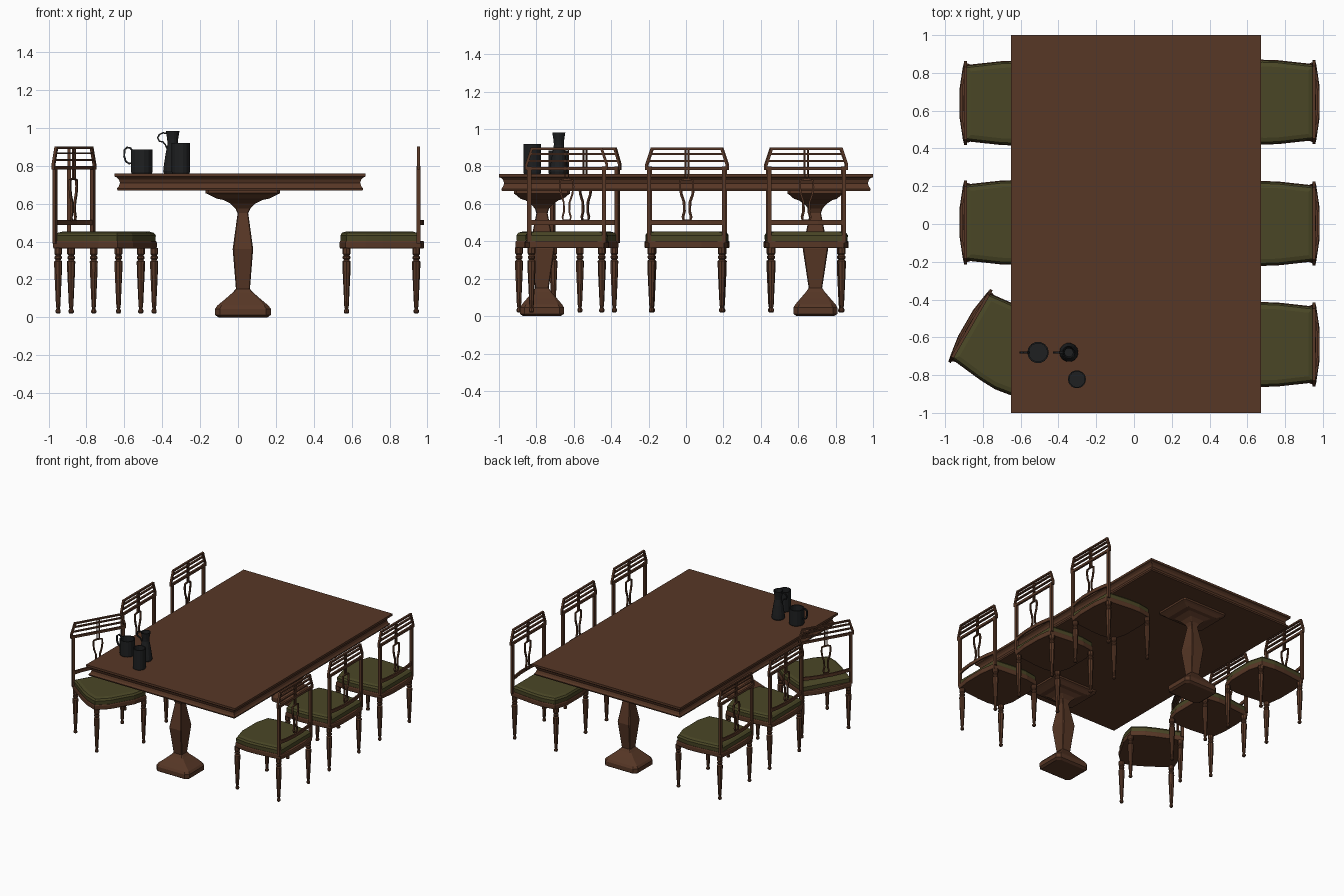
import bpy, bmesh, math
from mathutils import Vector, Matrix

if "Cube" in bpy.data.objects:
    bpy.data.objects.remove(bpy.data.objects["Cube"])


def material(name, rgb):
    m = bpy.data.materials.new(name)
    m.diffuse_color = (*rgb, 1)
    m.use_nodes = True
    m.node_tree.nodes["Principled BSDF"].inputs["Base Color"].default_value = m.diffuse_color
    return m


WOOD = material("brown wood", (0.095, 0.038, 0.019))
FABRIC = material("olive fabric", (0.068, 0.062, 0.019))
DARK = material("dark ceramic", (0.013, 0.014, 0.015))


def loft(name, rings, mat, closed=False):
    """Mesh skinned through equal-length point rings, capped at the ends."""
    bm = bmesh.new()
    vs = [[bm.verts.new(p) for p in r] for r in rings]
    n = len(vs[0])
    pairs = list(zip(vs, vs[1:])) + ([(vs[-1], vs[0])] if closed else [])
    for a, b in pairs:
        for i in range(n):
            j = (i + 1) % n
            bm.faces.new((a[i], a[j], b[j], b[i]))
    if not closed:
        bm.faces.new(vs[0][::-1])
        bm.faces.new(vs[-1])
    bmesh.ops.recalc_face_normals(bm, faces=bm.faces)
    me = bpy.data.meshes.new(name)
    bm.to_mesh(me)
    bm.free()
    me.materials.append(mat)
    return me


def put(me, name, mx=Matrix()):
    ob = bpy.data.objects.new(name, me)
    ob.matrix_world = mx
    bpy.context.collection.objects.link(ob)
    return ob


def rect(cx, cy, z, hx, hy, c=0.0):
    """Rectangle ring with chamfered corners."""
    q = [(hx, hy - c), (hx - c, hy), (c - hx, hy), (-hx, hy - c),
         (-hx, c - hy), (c - hx, -hy), (hx - c, -hy), (hx, c - hy)]
    if c == 0:
        q = [(hx, hy), (-hx, hy), (-hx, -hy), (hx, -hy)]
    return [(cx + x, cy + y, z) for x, y in q]


def lathe(name, prof, mat, cx=0, cy=0, sides=10):
    return loft(name, [[(cx + r * math.cos(2 * math.pi * i / sides),
                         cy + r * math.sin(2 * math.pi * i / sides), z)
                        for i in range(sides)] for r, z in prof], mat)


def bar(name, pts, hw, hn, normal, mat, closed=False):
    """Rectangular bar swept along a flat path with the given plane normal."""
    pts = [Vector(p) for p in pts]
    nrm, n, rings = Vector(normal), len(pts), []
    for i, p in enumerate(pts):
        a = pts[(i - 1) % n] if closed or i else p
        b = pts[(i + 1) % n] if closed or i < n - 1 else p
        s = (b - a).normalized().cross(nrm) * hw
        rings.append([p + s + nrm * hn, p - s + nrm * hn,
                      p - s - nrm * hn, p + s - nrm * hn])
    return loft(name, rings, mat, closed)


# table top with a coved edge
edge = [(0.67, 0.647), (0.68, 0.65), (0.692, 0.64), (0.71, 0.634),
        (0.728, 0.64), (0.738, 0.65), (0.743, 0.662), (0.76, 0.662)]
put(loft("table_top", [rect(0.011, 0, z, h, h + 0.338) for z, h in edge], WOOD),
    "table_top")

# two pedestals
ped = [(0, .13, .10, .02), (.012, .147, .118, .025), (.045, .147, .118, .025),
       (.062, .135, .108, .022), (.095, .095, .08, .012), (.13, .055, .05, .006),
       (.15, .037, .036, .004), (.36, .054, .068, .006), (.55, .028, .03, .004),
       (.575, .04, .038, .004), (.60, .065, .06, .006), (.62, .105, .09, .008),
       (.627, .14, .115, .01), (.645, .175, .135, .012), (.655, .197, .15, .014),
       (.672, .197, .15, .014)]
for i, y in enumerate((-0.77, 0.692)):
    put(loft("pedestal", [rect(.026, y, z, a, b, c) for z, a, b, c in ped], WOOD),
        f"pedestal_{i}")

# chair parts: +x is the sitting direction, origin under the back posts
half = [(-.03, .08), (-.012, .2), (.19, .222), (.28, .225), (.385, .208), (.417, .1)]
outline = half + [(x, -y) for x, y in reversed(half)]


def ring(z, s, back=-1):
    return [(max(back, .2 + (x - .2) * s), y * s, z) for x, y in outline]


parts = {
    "seat_frame": loft("seat_frame", [ring(.363, .985), ring(.37, 1), ring(.395, 1),
                                      ring(.402, .985)], WOOD),
    "cushion": loft("cushion", [ring(.40, .97, -.005), ring(.432, .98, -.005),
                                ring(.446, .94, .01), ring(.453, .84, .03)], FABRIC),
}
leg = [(.009, .02), (.014, .026), (.014, .036), (.009, .045), (.012, .06),
       (.021, .25), (.022, .295), (.013, .302), (.02, .31), (.02, .32),
       (.014, .326), (.021, .335), (.021, .366)]
NX = (1, 0, 0)
for s, side in ((1, "left"), (-1, "right")):
    parts["front_leg_" + side] = lathe("front_leg", leg, WOOD, .38, s * .188, 8)
    parts["back_leg_" + side] = lathe("back_leg", leg, WOOD, .012, s * .188, 8)
    parts["back_post_" + side] = bar("back_post", [(0, s * .2, .39), (0, s * .2, .80)],
                                     .011, .010, NX, WOOD)
    parts["slanted_post_" + side] = bar(
        "slanted_post", [(0, s * .215, .78), (0, s * .215, .81), (0, s * .185, .9)],
        .007, .008, NX, WOOD)
# horizontal rails of the back
for k, (z, h, t) in enumerate(((.789, .22, .009), (.83, .208, .005),
                               (.866, .196, .005), (.895, .19, .006))):
    parts[f"back_rail_{k}"] = bar("back_rail", [(0, -h, z), (0, h, z)], t, .008, NX, WOOD)
# bowed lower rail
parts["lower_rail"] = bar("lower_rail", [(-.024 * (1 - (y / .2) ** 2), y, .5) for y in
                          (-.2, -.13, -.06, .06, .13, .2)], .006, .013, (0, 0, 1), WOOD)
# lyre-shaped open splat with its stem
lyre = [(.012, .73), (.034, .725), (.036, .69), (.03, .65), (.016, .61),
        (.014, .56), (.022, .53), (.018, .512)]
lyre += [(-y, z) for y, z in reversed(lyre)]
parts["splat"] = bar("splat", [(-.004, y, z) for y, z in lyre], .005, .006, NX, WOOD, True)
for s in (1, -1):
    parts[f"splat_stem_{s}"] = bar("splat_stem", [(0, s * .009, .73), (0, s * .009, .89)],
                                   .003, .005, NX, WOOD)

# six chairs, one pulled round
places = [(.953, .645, 180), (.953, .003, 180), (.953, -.638, 180),
          (-.893, .64, 0), (-.893, .008, 0), (-.866, -.54, -30)]
for i, (x, y, a) in enumerate(places):
    mx = Matrix.Translation((x, y, 0)) @ Matrix.Rotation(math.radians(a), 4, 'Z')
    for name, me in parts.items():
        put(me, f"chair_{i}_{name}", mx)

# drinking vessels, hollow from the top
T = .76
put(lathe("mug", [(.054, T), (.057, T + .008), (.057, .885), (.049, .885), (.049, .78)],
          DARK, -.508, -.68, 14), "mug")
put(lathe("cup", [(.046, T), (.048, T + .008), (.048, .92), (.041, .92), (.041, .78)],
          DARK, -.302, -.822, 14), "cup")
put(lathe("pitcher", [(.046, T), (.05, T + .012), (.047, .80), (.036, .87), (.027, .915),
                      (.029, .94), (.036, .983), (.031, .983), (.022, .92), (.03, .87)],
          DARK, -.345, -.68, 14), "pitcher")
# handles
put(bar("mug_handle", [(-.555, -.68, .873), (-.567, -.68, .893), (-.585, -.68, .897),
                       (-.599, -.68, .885), (-.601, -.68, .85), (-.592, -.68, .822),
                       (-.575, -.68, .812), (-.555, -.68, .815)],
        .005, .006, (0, 1, 0), DARK), "mug_handle")
put(bar("pitcher_handle", [(-.375, -.68, .97), (-.395, -.68, .974), (-.415, -.68, .965),
                           (-.424, -.68, .948), (-.416, -.68, .93), (-.395, -.68, .925),
                           (-.383, -.68, .91), (-.374, -.68, .89)],
        .004, .005, (0, 1, 0), DARK), "pitcher_handle")
